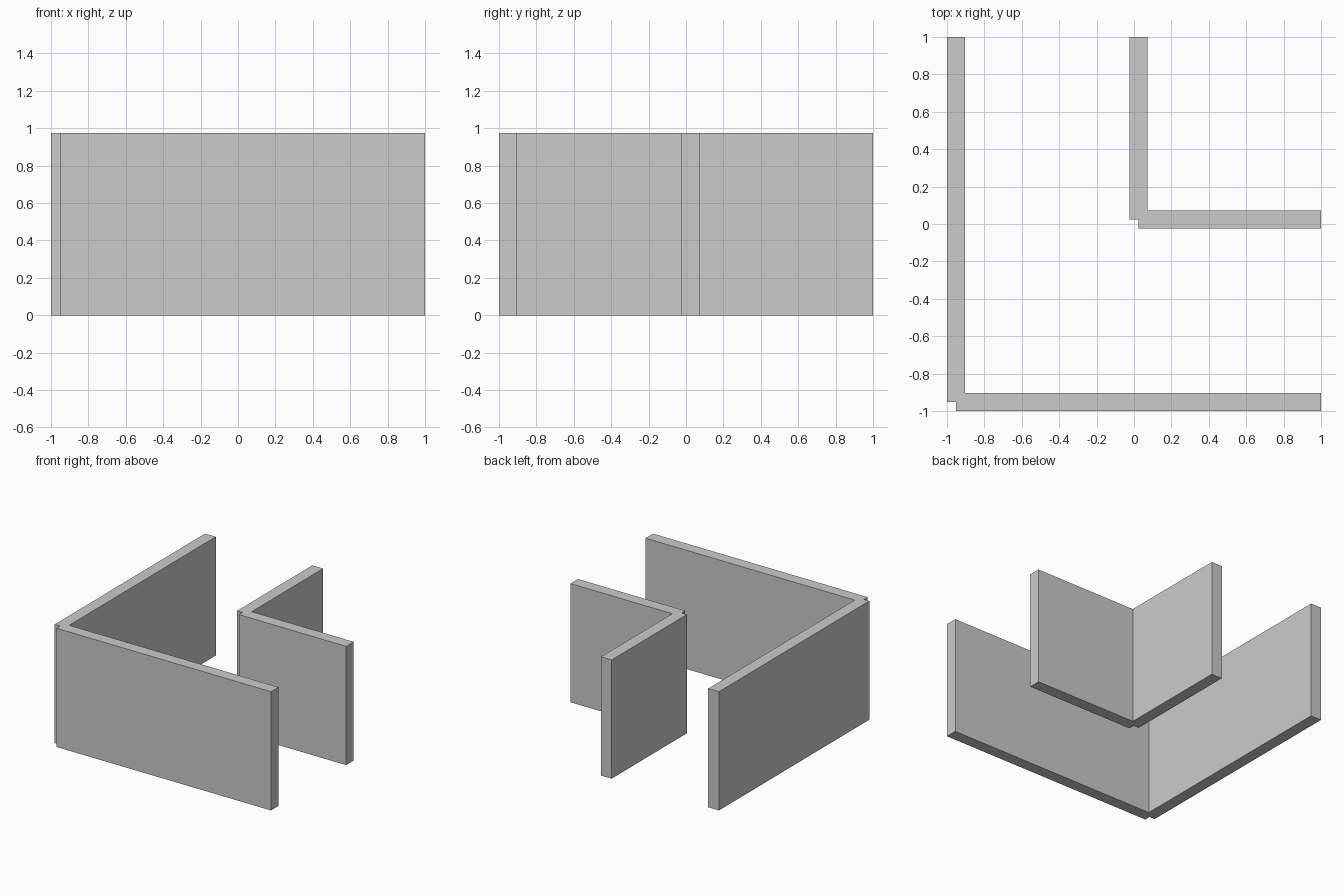
import bpy
import bmesh

if "Cube" in bpy.data.objects:
    bpy.data.objects.remove(bpy.data.objects["Cube"])

UNIT = 0.9756          # wall height and grid spacing
HALF = UNIT * 0.05     # half the wall thickness
END = 1.0              # where every wall stops


def corner_wall(name, c):
    """L-shaped wall whose centre lines meet at (c, c), with a notched outer corner."""
    lo, hi = c - HALF, c + HALF
    profile = [(lo, c), (c, c), (c, lo), (END, lo),
               (END, hi), (hi, hi), (hi, END), (lo, END)]
    bm = bmesh.new()
    base = bm.faces.new([bm.verts.new((x, y, 0)) for x, y in profile])
    top = bmesh.ops.extrude_face_region(bm, geom=[base], use_keep_orig=True)
    verts = [v for v in top["geom"] if isinstance(v, bmesh.types.BMVert)]
    bmesh.ops.translate(bm, verts=verts, vec=(0, 0, UNIT))
    bmesh.ops.recalc_face_normals(bm, faces=bm.faces)
    mesh = bpy.data.meshes.new(name)
    bm.to_mesh(mesh)
    bm.free()
    obj = bpy.data.objects.new(name, mesh)
    bpy.context.collection.objects.link(obj)
    return obj


# Long outer corner and short inner corner, one corridor apart
inner = END - UNIT
corner_wall("outer_corner_wall", inner - UNIT)
corner_wall("inner_corner_wall", inner)
